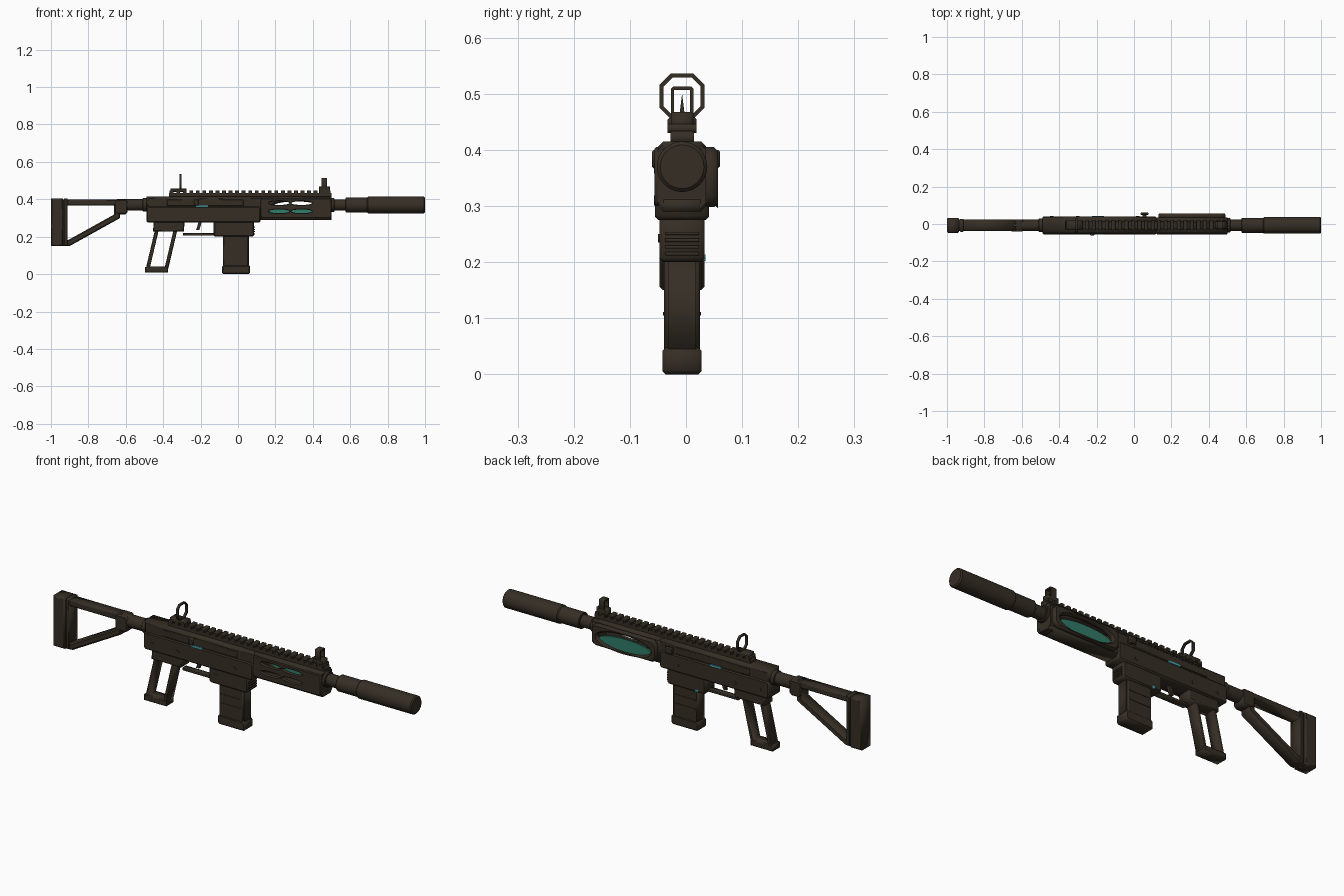
import bpy
import bmesh
from math import cos, sin, pi, radians
from mathutils import Matrix, Vector

startup_cube = bpy.data.objects.get("Cube")
if startup_cube:
    bpy.data.objects.remove(startup_cube, do_unlink=True)

# Shared reference lines: along x, along z, and half widths in y
TAIL, SEAM, NOSE = -.49, .12, .5
BELLY, BORE, DECK, RAIL_TOP = .275, .37, .415, .446
MIDDLE = -.007
WIDE, BODY, SLIM, THIN = .048, .043, .032, .02


def material(name, *colour):
    made = bpy.data.materials.new(name)
    made.use_nodes = True
    made.diffuse_color = (*colour, 1)
    shader = made.node_tree.nodes["Principled BSDF"]
    shader.inputs["Base Color"].default_value = made.diffuse_color
    return made


BROWN = material("dark_brown", .036, .027, .018)
TEAL = material("teal", .03, .2, .14)
CYAN = material("cyan", .06, .38, .45)


def rect(back, front, low, high, cut=0):
    """Rectangle outline, with its corners cut if asked."""
    if not cut:
        return [(back, low), (front, low), (front, high), (back, high)]
    return [(back + cut, low), (front - cut, low), (front, low + cut), (front, high - cut),
            (front - cut, high), (back + cut, high), (back, high - cut), (back, low + cut)]


def slant(back, front, low, high, lean):
    """Upright outline whose foot is shifted backwards by lean."""
    return [(back - lean, low), (front - lean, low), (front, high), (back, high)]


def oval(across, up, width, height, sides=28):
    turns = [2 * pi * step / sides for step in range(sides)]
    return [(across + width * cos(t), up + height * sin(t)) for t in turns]


def inset(loop, distance):
    """Move every edge of an outline inwards by the same distance."""
    corners = [Vector(point) for point in loop]
    result = []
    for index, corner in enumerate(corners):
        before = (corner - corners[index - 1]).normalized()
        after = (corners[(index + 1) % len(corners)] - corner).normalized()
        inward = Vector((-before.y - after.y, before.x + after.x))
        result.append(corner + inward * distance / (1 + before.dot(after)))
    return result


def plate(name, outline, half, holes=(), bevel=0, centre=MIDDLE, across=False, mat=BROWN):
    """Thicken an outline with holes, either sideways or (across) along the barrel."""
    curve = bpy.data.curves.new(name, 'CURVE')
    curve.dimensions = '2D'
    curve.fill_mode = 'BOTH'
    for loop in (outline, *holes):
        spline = curve.splines.new('POLY')
        spline.points.add(len(loop) - 1)
        for point, (horizontal, vertical) in zip(spline.points, loop):
            point.co = (horizontal, vertical, 0, 1)
        spline.use_cyclic_u = True
    curve.extrude = half - bevel
    curve.bevel_depth = bevel
    curve.bevel_resolution = 0
    curve.offset = -bevel
    curve.materials.append(mat)
    part = bpy.data.objects.new(name, curve)
    bpy.context.collection.objects.link(part)
    upright = Matrix.Rotation(pi / 2, 4, 'X')
    if across:
        upright = Matrix.Rotation(pi / 2, 4, 'Z') @ upright
    part.matrix_world = Matrix.Translation((centre, 0, 0) if across else (0, centre, 0)) @ upright
    bpy.ops.object.select_all(action='DESELECT')
    part.select_set(True)
    bpy.context.view_layer.objects.active = part
    bpy.ops.object.convert(target='MESH')
    # Weld the caps to the walls
    mesh = bpy.context.object.data
    work = bmesh.new()
    work.from_mesh(mesh)
    bmesh.ops.remove_doubles(work, verts=work.verts, dist=.00001)
    bmesh.ops.recalc_face_normals(work, faces=work.faces)
    work.to_mesh(mesh)
    work.free()


def box(name, back, front, low, high, half, **options):
    plate(name, rect(back, front, low, high), half, **options)


def tube(name, back, front, radius, chamfer=.003):
    """Round part on the barrel line with chamfered rims."""
    bpy.ops.mesh.primitive_cylinder_add(
        vertices=32, radius=radius, depth=front - back,
        location=((back + front) / 2, MIDDLE, BORE), rotation=(0, pi / 2, 0))
    part = bpy.context.object
    part.name = name
    part.data.materials.append(BROWN)
    rim = part.modifiers.new("rim", 'BEVEL')
    rim.width = chamfer
    rim.segments = 1
    bpy.ops.object.convert(target='MESH')
    bpy.ops.object.shade_smooth_by_angle(angle=radians(30))


# Barrel and long muzzle tube
tube("barrel", back=NOSE - .03, front=.6, radius=.03)
tube("barrel_collar", back=NOSE - .01, front=NOSE + .015, radius=.038)
tube("muzzle_adapter", back=.575, front=.7, radius=.04)
tube("muzzle_tube", back=.69, front=1, radius=.045, chamfer=.006)

# Hollow handguard: roof, floor, ends and two pierced sides
box("handguard_roof", SEAM, NOSE, low=.395, high=DECK, half=BODY, bevel=.009)
box("handguard_floor", SEAM, NOSE, low=.29, high=.312, half=BODY, bevel=.01)
for name, place in (("handguard_front_end", NOSE - .015), ("handguard_rear_end", SEAM + .01)):
    plate(name, rect(MIDDLE - BODY, MIDDLE + BODY, .29, DECK, cut=.015),
          half=.015, centre=place, across=True)
slots = [oval(x, z, width=.055, height=.01) for x in (.22, .34) for z in (.336, .38)]
plate("handguard_right_side", rect(SEAM, NOSE, .3, .405, cut=.01),
      half=.008, holes=slots, bevel=.003, centre=-.048)
window = oval(.31, .346, width=.15, height=.043)
plate("handguard_left_side", rect(SEAM + .01, NOSE - .01, .298, .405, cut=.02),
      half=.014, holes=[window], bevel=.007, centre=BODY)
plate("handguard_mesh", oval(.31, .333, width=.147, height=.033),
      half=.004, centre=.04, mat=TEAL)

# Receiver in two halves with its fittings
plate("lower_receiver", rect(TAIL, SEAM, BELLY, BORE - .008, cut=.008), half=WIDE, bevel=.006)
box("upper_receiver", TAIL, SEAM + .01, low=.35, high=DECK, half=BODY, bevel=.01)
box("receiver_band", back=-.38, front=.03, low=BORE - .005, high=.4, half=WIDE - .002, bevel=.003)
box("receiver_accent", back=-.225, front=-.16, low=.358, high=.367, half=WIDE + .002, mat=CYAN)
box("ejection_cover", back=-.21, front=-.08, low=BORE, high=.403, half=.01,
    centre=-BODY, bevel=.003)
box("right_knob", back=-.235, front=-.21, low=BORE - .004, high=.4, half=.01,
    centre=-.051, bevel=.004)
box("charging_handle", back=.045, front=.068, low=BORE, high=.395, half=.01, centre=.04)
box("charging_knob", back=.035, front=.078, low=BORE - .003, high=.4, half=.006,
    centre=.055, bevel=.004)
for place in (-.44, -.3, .02):
    plate("receiver_pin", oval(place, .31, width=.009, height=.009, sides=12), half=WIDE + .002)

# Magazine and its well
plate("magazine_well", rect(-.13, .085, .2, BELLY + .01, cut=.008), half=.04, bevel=.006)
for step in range(4):
    foot = .212 + step * .012
    box("well_rib", back=.07, front=.09, low=foot, high=foot + .006, half=.03)
box("magazine", back=-.08, front=.055, low=.03, high=.21, half=SLIM, bevel=.005)
box("magazine_spine", back=.03, front=.06, low=.03, high=.205, half=.025)
for foot in (.105, .15):
    box("magazine_ridge", back=-.07, front=.045, low=foot, high=foot + .006, half=SLIM + .002)
plate("magazine_base", rect(-.086, .065, 0, .048, cut=.008), half=SLIM + .003, bevel=.006)
box("release_button", back=-.1, front=-.08, low=.235, high=.25, half=.005, centre=-.045)
box("release_accent", back=-.09, front=-.075, low=.202, high=.214, half=.004,
    centre=.031, mat=CYAN)

# Trigger and guard
box("trigger_guard", back=-.295, front=-.12, low=.206, high=.22, half=.015, bevel=.002)
plate("trigger", slant(-.212, -.195, low=.235, high=BELLY, lean=.012), half=.007)

# Skeleton grip
grip = slant(-.435, -.315, low=.02, high=BELLY, lean=.06)
plate("grip", grip, half=.03, holes=[inset(grip, THIN)], bevel=.005)
plate("grip_top", slant(-.45, -.285, low=.228, high=BELLY + .005, lean=.005),
      half=.037, bevel=.005)
box("grip_foot", back=TAIL - .008, front=-.375, low=.008, high=.038, half=SLIM, bevel=.004)

# Stock with its open frame and pad
tube("stock_tube", back=-.65, front=TAIL + .01, radius=.031)
tube("stock_collar", back=TAIL - .02, front=TAIL + .005, radius=.036)
frame = [(-.95, .15), (-.9, .15), (-.63, .3), (-.63, .4), (-.95, .4)]
plate("stock_frame", frame, half=.03, holes=[inset(frame, SLIM)], bevel=.006)
plate("stock_clamp", rect(-.66, -.59, .32, .4, cut=.012), half=SLIM, bevel=.006)
box("stock_pad", back=-1, front=-.935, low=.15, high=.403, half=.04, bevel=.006)
box("stock_pad_lip", back=-.93, front=-.912, low=.153, high=.404, half=.035, bevel=.003)

# Toothed top rail
box("rail", back=-.37, front=NOSE, low=.41, high=.434, half=.021)
for step in range(25):
    start = -.365 + step * .035
    box("rail_tooth", start, start + THIN, low=.43, high=RAIL_TOP, half=.026)

# Front sight: base, square hood and post
box("front_sight_base", back=.433, front=.493, low=.43, high=.468, half=THIN, bevel=.004)
hood = rect(MIDDLE - THIN, MIDDLE + THIN, .455, .513, cut=.004)
plate("front_sight_hood", hood, half=.015, holes=[inset(hood, .006)], centre=.462, across=True)
post = [(MIDDLE - .005, .46), (MIDDLE + .005, .46), (MIDDLE, .5)]
plate("front_sight_post", post, half=.004, centre=.462, across=True)

# Rear sight: base and thin ring with cut corners
box("rear_sight_base", back=-.36, front=-.275, low=.44, high=.458, half=.026, bevel=.004)
ring = rect(MIDDLE - .04, MIDDLE + .04, .455, .536, cut=THIN)
plate("rear_sight_ring", ring, half=.006, holes=[inset(ring, .007)], centre=-.308, across=True)
